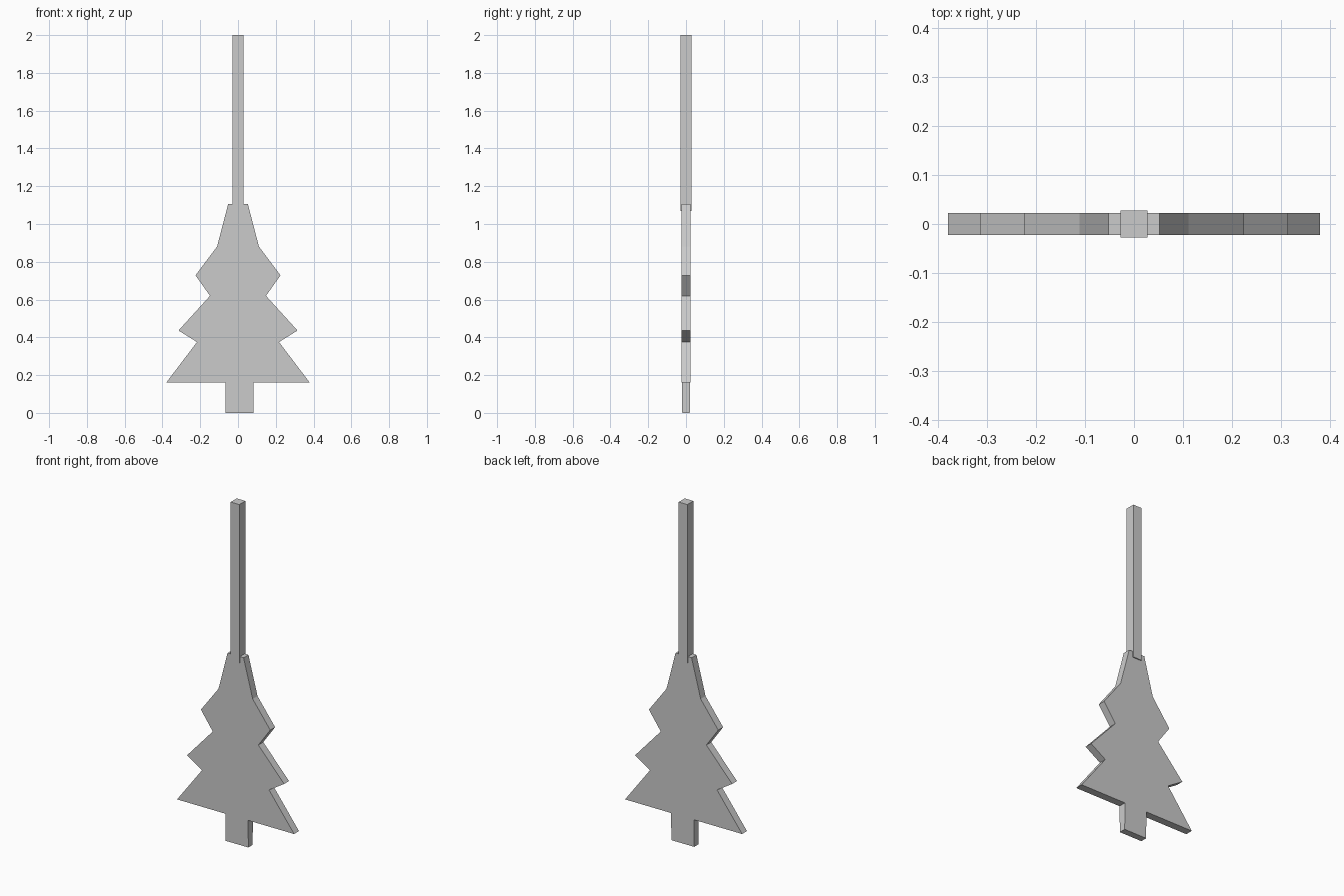
import bpy, bmesh

if "Cube" in bpy.data.objects:
    bpy.data.objects.remove(bpy.data.objects["Cube"])


def slab(name, outline, half_depth):
    """Extrude an x/z outline symmetrically along y."""
    bm = bmesh.new()
    face = bm.faces.new([bm.verts.new((x, -half_depth, z)) for x, z in outline])
    ext = bmesh.ops.extrude_face_region(bm, geom=[face], use_keep_orig=True)
    moved = [g for g in ext["geom"] if isinstance(g, bmesh.types.BMVert)]
    bmesh.ops.translate(bm, verts=moved, vec=(0, 2 * half_depth, 0))
    bmesh.ops.recalc_face_normals(bm, faces=bm.faces)
    mesh = bpy.data.meshes.new(name)
    bm.to_mesh(mesh)
    bm.free()
    obj = bpy.data.objects.new(name, mesh)
    bpy.context.collection.objects.link(obj)
    return obj


def rect(x0, x1, z0, z1):
    return [(x0, z0), (x1, z0), (x1, z1), (x0, z1)]


# Tree foliage: right half mirrored to the left
half = [(0.38, 0.16), (0.217, 0.375), (0.315, 0.436), (0.148, 0.62),
        (0.225, 0.728), (0.111, 0.88), (0.052, 1.106)]
# Trunk is part of the same flat outline, slightly off centre
trunk = [(-0.067, 0.16), (-0.067, 0.0), (0.081, 0.0), (0.081, 0.16)]
outline = trunk + half + [(-x, z) for x, z in reversed(half)]
tree = slab("tree_with_trunk", outline, 0.0225)

# Trunk narrows a little towards its foot
for v in tree.data.vertices:
    if v.co.z < 0.01:
        v.co.y *= 0.88

# Square stick rising from the tree top
slab("stick", rect(-0.028, 0.028, 1.07, 2.0), 0.028)
